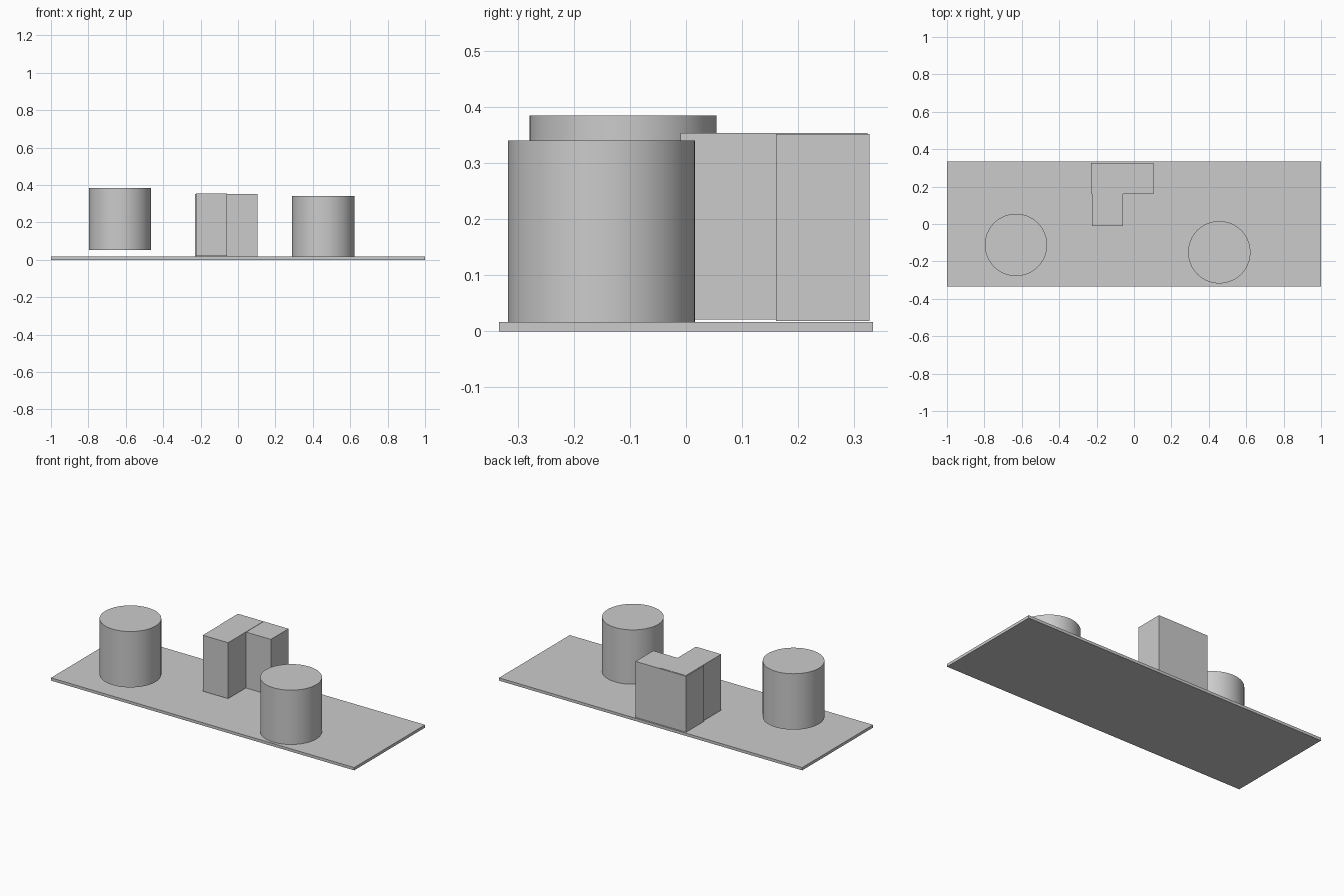
import bpy
import math

cube = bpy.data.objects.get("Cube")
if cube:
    bpy.data.objects.remove(cube, do_unlink=True)

# One plain grey for everything
GREY = (0.6, 0.6, 0.6, 1)
grey = bpy.data.materials.new("plain grey")
grey.use_nodes = True
grey.diffuse_color = GREY
bsdf = next(n for n in grey.node_tree.nodes if n.type == 'BSDF_PRINCIPLED')
bsdf.inputs["Base Color"].default_value = GREY

UNIT = 1 / 3  # common size of drums and blocks


def finish(name):
    obj = bpy.context.object
    obj.name = name
    obj.data.materials.append(grey)
    return obj


def box(name, centre, size):
    bpy.ops.mesh.primitive_cube_add(size=1, location=centre)
    obj = finish(name)
    obj.scale = size
    bpy.ops.object.transform_apply(location=False, rotation=False, scale=True)


def drum(name, centre):
    bpy.ops.mesh.primitive_cylinder_add(vertices=64, radius=UNIT / 2,
                                        depth=UNIT, location=centre)
    finish(name)
    bpy.ops.object.shade_smooth_by_angle(angle=math.radians(30))


# Thin ground slab
box("floor_slab", (0, 0, UNIT / 40), (2, 2 * UNIT, UNIT / 20))

# Two drums: one hovers above the slab, one is sunk slightly into it
drum("right_drum", (-0.631, -0.112, 0.218))
drum("left_drum", (0.456, -0.151, 0.174))

# Two overlapping blocks forming an L
box("rear_block", (-0.063, 0.244, 0.1855), (UNIT, UNIT / 2, UNIT))
box("front_block", (-0.142, 0.157, 0.1875), (UNIT / 2, UNIT, UNIT))
